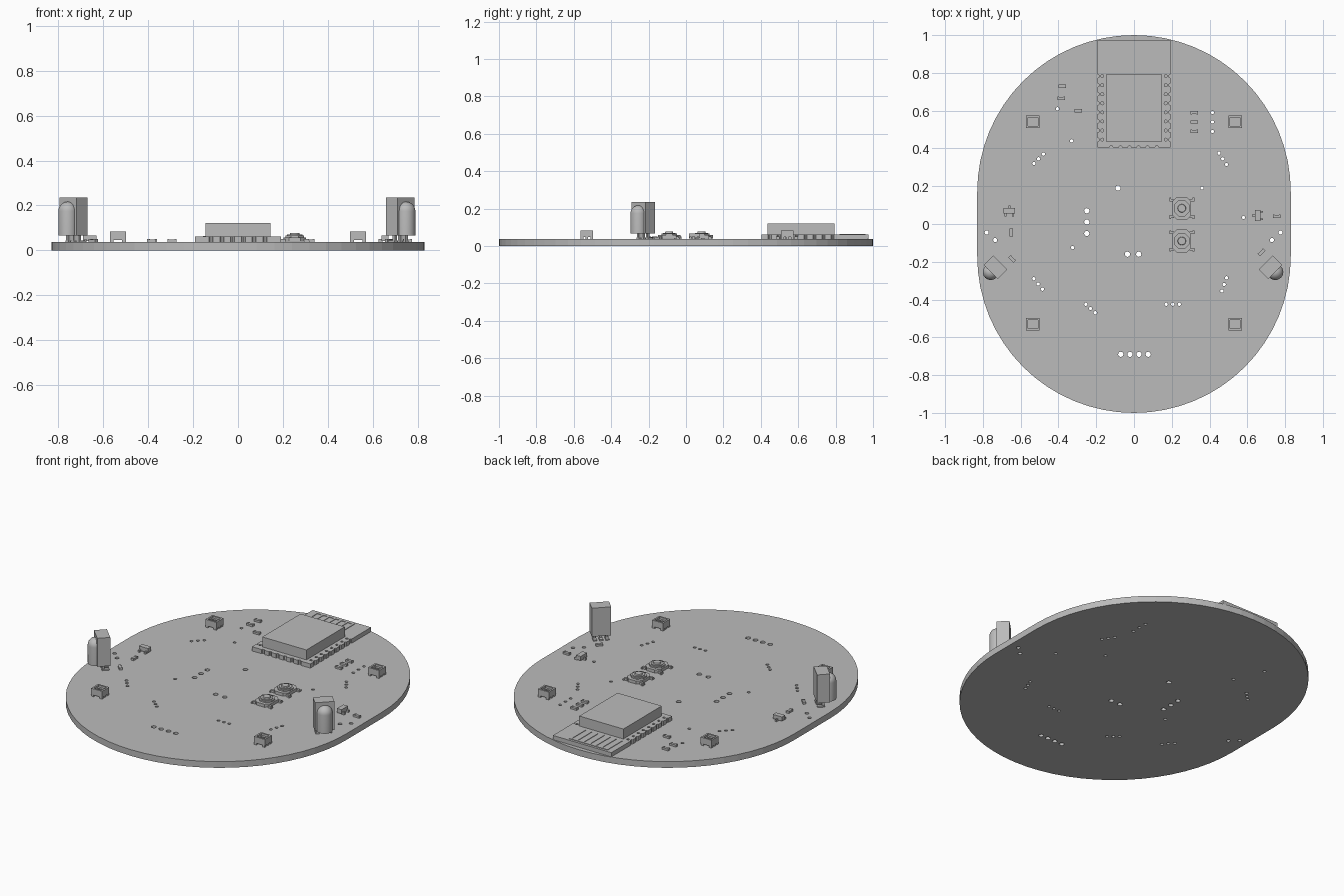
import bpy, bmesh
from math import pi, sin, cos, radians
from mathutils import Matrix, Vector

if "Cube" in bpy.data.objects:
    bpy.data.objects.remove(bpy.data.objects["Cube"])

grey = bpy.data.materials.new("plain grey")
grey.use_nodes = True
COLOUR = (0.5, 0.5, 0.5, 1)
grey.diffuse_color = COLOUR
grey.node_tree.nodes["Principled BSDF"].inputs["Base Color"].default_value = COLOUR

TOP = 0.037          # upper surface of the board
HOME = Matrix.Identity(4)


def place(x, y, degrees=0):
    return Matrix.Translation((x, y, 0)) @ Matrix.Rotation(radians(degrees), 4, 'Z')


def add_mesh(name, mesh, frame=HOME):
    mesh.materials.clear()
    mesh.materials.append(grey)
    obj = bpy.data.objects.new(name, mesh)
    obj.matrix_world = frame
    bpy.context.collection.objects.link(obj)
    return obj


def arc(x, y, r, start=0, end=2 * pi, n=12, closed=True):
    steps = n if closed else n - 1
    return [(x + r * cos(start + (end - start) * i / steps),
             y + r * sin(start + (end - start) * i / steps)) for i in range(n)]


def rect(x, y, w, d):
    return [(x - w / 2, y - d / 2), (x + w / 2, y - d / 2),
            (x + w / 2, y + d / 2), (x - w / 2, y + d / 2)]


def chamfered(w, d, c):
    w, d = w / 2, d / 2
    return [(c - w, -d), (w - c, -d), (w, c - d), (w, d - c),
            (w - c, d), (c - w, d), (-w, d - c), (-w, c - d)]


def prism(name, loops, z0, z1, frame=HOME):
    """Extrude flat outlines; loops inside another loop become holes."""
    curve = bpy.data.curves.new(name, 'CURVE')
    curve.dimensions = '2D'
    curve.fill_mode = 'BOTH'
    curve.extrude = (z1 - z0) / 2
    for loop in loops:
        spline = curve.splines.new('POLY')
        spline.points.add(len(loop) - 1)
        for point, (x, y) in zip(spline.points, loop):
            point.co = (x, y, 0, 1)
        spline.use_cyclic_u = True
    temp = bpy.data.objects.new(name, curve)
    mesh = bpy.data.meshes.new_from_object(temp)
    bpy.data.objects.remove(temp)
    bm = bmesh.new()
    bm.from_mesh(mesh)
    bmesh.ops.translate(bm, vec=(0, 0, (z0 + z1) / 2), verts=bm.verts)
    bmesh.ops.remove_doubles(bm, verts=bm.verts, dist=1e-5)
    bmesh.ops.recalc_face_normals(bm, faces=bm.faces)
    bm.to_mesh(mesh)
    bm.free()
    for poly in mesh.polygons:
        poly.use_smooth = False
    return add_mesh(name, mesh, frame)


def lathe(name, profile, frame, n=24):
    bm = bmesh.new()
    verts = [bm.verts.new((r, 0, z)) for r, z in profile]
    edges = [bm.edges.new(pair) for pair in zip(verts, verts[1:])]
    bmesh.ops.spin(bm, geom=verts + edges, cent=(0, 0, 0), axis=(0, 0, 1),
                   angle=2 * pi, steps=n)
    bmesh.ops.remove_doubles(bm, verts=bm.verts, dist=1e-5)
    bmesh.ops.recalc_face_normals(bm, faces=bm.faces)
    mesh = bpy.data.meshes.new(name)
    bm.to_mesh(mesh)
    bm.free()
    for poly in mesh.polygons:
        poly.use_smooth = True
    mesh.set_sharp_from_angle(angle=radians(35))
    return add_mesh(name, mesh, frame)


# Board: rounded outline with rows of drilled holes (start, end, count, radius)
SMALL, WIDE = .009, .014
rows = [((-.25, .07), (-.25, -.05), 3, WIDE), ((-.035, -.16), (.025, -.16), 2, WIDE),
        ((-.07, -.69), (.075, -.69), 4, WIDE), ((-.085, .19), None, 1, WIDE),
        ((.36, .19), None, 1, SMALL), ((-.33, .44), None, 1, SMALL),
        ((-.405, .61), None, 1, SMALL), ((.58, .035), None, 1, SMALL),
        ((-.325, -.125), None, 1, SMALL), ((-.53, .32), (-.48, .37), 3, SMALL),
        ((.45, .375), (.49, .315), 3, SMALL), ((.415, .59), (.415, .49), 3, SMALL),
        ((-.78, -.045), (-.735, -.085), 2, .011), ((.775, -.045), (.73, -.085), 2, .011),
        ((-.53, -.29), (-.485, -.345), 3, SMALL), ((.49, -.285), (.465, -.355), 3, SMALL),
        ((-.255, -.425), (-.205, -.47), 3, SMALL), ((.17, -.425), (.24, -.425), 3, SMALL)]
outline = (arc(0, .17, .83, 0, pi, 33, False) + arc(0, -.17, .83, pi, 2 * pi, 33, False))
holes = []
for start, end, count, radius in rows:
    a, b = Vector(start), Vector(end or start)
    for i in range(count):
        p = a.lerp(b, i / max(count - 1, 1))
        holes.append(arc(p.x, p.y, radius))
prism("circuit_board", [outline] + holes, 0, TOP)

# Radio module: carrier with edge notches and pad holes, shield can, antenna strips
W, FRONT, BACK, LID = .192, .405, .975, .062
pad_y = [.447 + .048 * i for i in range(8)]
edge = [(-W, FRONT)]
for i in range(6):
    edge += arc(-.12 + .048 * i, FRONT, .009, pi, 0, 5, False)
edge.append((W, FRONT))
for y in pad_y:
    edge += arc(W, y, .009, -pi / 2, -3 * pi / 2, 5, False)
edge += [(W, BACK), (-W, BACK)]
for y in reversed(pad_y):
    edge += arc(-W, y, .009, pi / 2, -pi / 2, 5, False)
pads = [arc(side * .168, y, .008, n=8) for side in (-1, 1) for y in pad_y]
prism("module_carrier", [edge] + pads, TOP, LID)
prism("module_shield", [rect(0, .615, .29, .36)], LID, .121)
for i in range(7):
    prism("antenna_strip", [rect(-.15 + .04 * i, .885, .014, .13)], LID, LID + .003)
prism("antenna_bar", [rect(-.03, .955, .254, .012)], LID, LID + .003)

# Corner lamps: footed housing with a sunken window
for x in (-.535, .535):
    for y in (-.53, .542):
        f = place(x, y)
        for sx in (-1, 1):
            for sy in (-1, 0, 1):
                prism("lamp_foot", [rect(sx * .027, sy * .026, .016, .014)], TOP, .052, f)
        prism("lamp_body", [rect(0, 0, .072, .066)], .047, .072, f)
        prism("lamp_rim", [rect(0, 0, .072, .066), rect(0, 0, .052, .046)], .072, .084, f)
        prism("lamp_chip", [rect(0, 0, .03, .006)], .072, .078, f)

# Side receivers: upright box with a domed lens facing outward
R, DOME = .042, .175
lens = [(0, .067), (R, .067)] + [(R * cos(a), DOME + R * sin(a))
                                 for a in (i * pi / 16 for i in range(8))] + [(0, DOME + R)]
for x, turn in ((-.733, -45), (.723, 45)):
    f = place(x, -.229, turn)
    prism("receiver_body", [rect(0, 0, .106, .071)], .067, .236, f)
    lathe("receiver_lens", lens, f @ Matrix.Translation((0, -.036, 0)))
    for i in (-1, 0, 1):
        prism("receiver_leg", [rect(i * .034, 0, .014, .014)], TOP, .067, f)
        prism("receiver_foot", [rect(i * .034, .012, .02, .04)], TOP, .045, f)

# Push buttons
for y in (.083, -.09):
    f = place(.253, y)
    prism("button_base", [chamfered(.1, .122, .024)], .04, .058, f)
    prism("button_cover", [chamfered(.084, .084, .025)], .058, .066, f)
    lathe("button_ring", [(.034, .066), (.034, .07), (0, .07)], f)
    lathe("button_plunger", [(.022, .07), (.02, .077), (0, .077)], f)
    for sx in (-1, 1):
        for sy in (-1, 1):
            prism("button_leg", [rect(sx * .052, sy * .043, .022, .014)], TOP, .05, f)
            prism("button_toe", [rect(sx * .062, sy * .046, .008, .02)], TOP, .045, f)

# Three-legged chips
for x, y, turn in ((-.66, .07, 0), (.655, .045, 90)):
    f = place(x, y, turn)
    prism("chip_body", [rect(0, 0, .06, .03)], .042, .067, f)
    for lx, ly in ((-.02, -.02), (.02, -.02), (0, .02)):
        prism("chip_leg", [rect(lx, ly, .01, .018)], TOP, .05, f)

# Small surface-mounted resistors with end caps
spots = [(-.38, .73, 0), (-.385, .665, 0), (-.295, .6, 0), (.32, .59, 0), (.32, .54, 0),
         (.32, .49, 0), (-.65, -.045, 90), (.755, .04, 0), (-.645, -.185, -45),
         (.675, -.15, 45)]
for x, y, turn in spots:
    f = place(x, y, turn)
    prism("resistor_body", [rect(0, 0, .026, .017)], TOP, .048, f)
    for side in (-1, 1):
        prism("resistor_cap", [rect(side * .016, 0, .008, .018)], TOP, .05, f)
